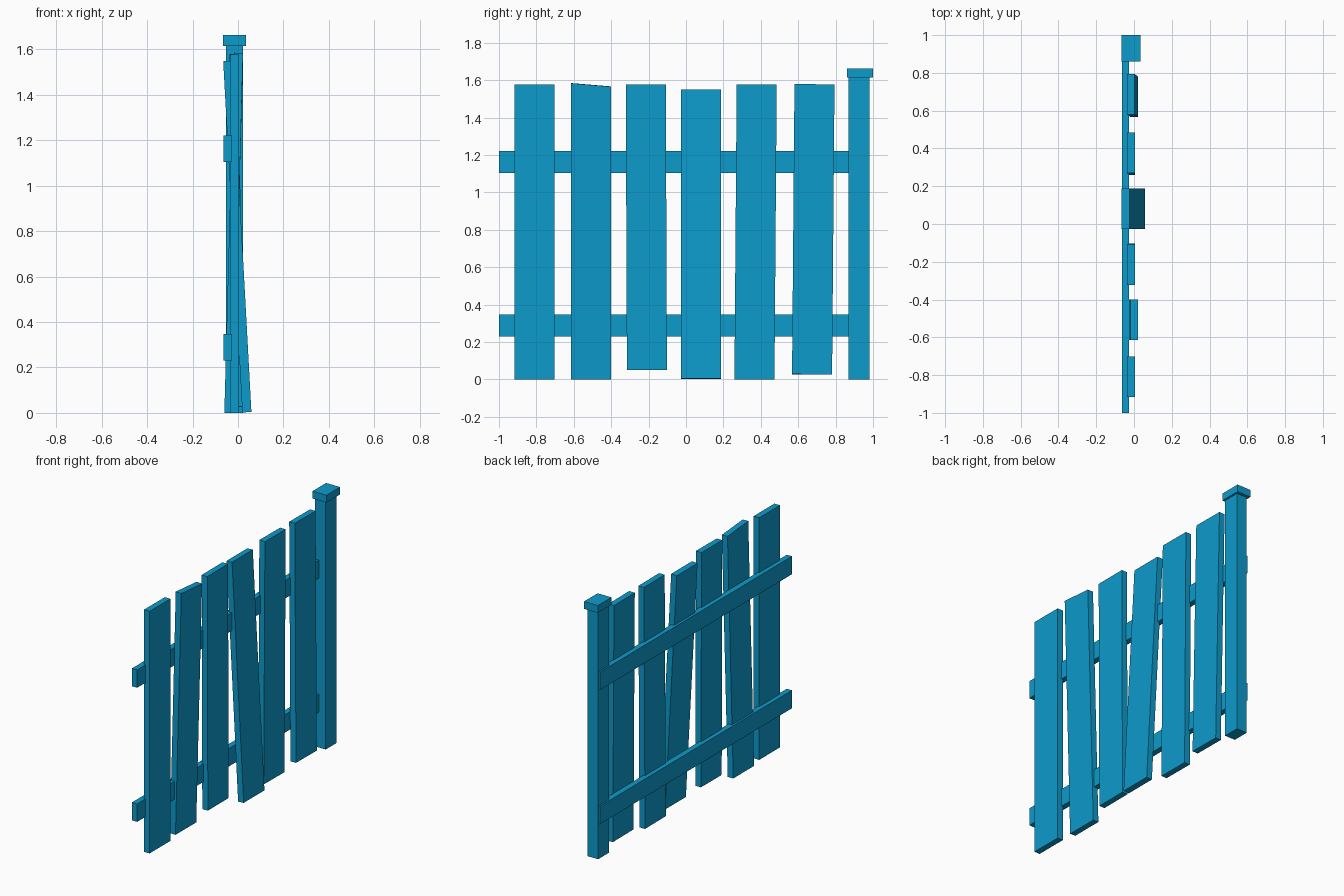
import bpy, bmesh

default = bpy.data.objects.get("Cube")
if default:
    bpy.data.objects.remove(default, do_unlink=True)

paint = bpy.data.materials.new("blue_paint")
paint.use_nodes = True
blue = (0.004, 0.325, 0.6, 1)
paint.diffuse_color = blue
paint.node_tree.nodes["Principled BSDF"].inputs["Base Color"].default_value = blue


def board(name, size, foot, z, lean=(0, 0), top_drop=0):
    """Upright box; foot is the bottom centre, lean the top's shift in x and y,
    top_drop how far the +y top corner is cut below the -y one."""
    bm = bmesh.new()
    bmesh.ops.create_cube(bm, size=1)
    height = z[1] - z[0]
    for v in bm.verts:
        x, y, t = v.co.x * size[0], v.co.y * size[1], v.co.z + 0.5
        # keep the ends square to the leaning sides
        tilt = (lean[0] * x + lean[1] * y) / height
        v.co = (foot[0] + x + lean[0] * t,
                foot[1] + y + lean[1] * t,
                z[0] + height * t - tilt - top_drop * t * y / size[1])
    mesh = bpy.data.meshes.new(name)
    bm.to_mesh(mesh)
    bm.free()
    mesh.materials.append(paint)
    obj = bpy.data.objects.new(name, mesh)
    bpy.context.collection.objects.link(obj)


# Post with its square cap
board("post", (0.076, 0.11), (-0.015, 0.925), (0, 1.62))
board("post_cap", (0.1, 0.14), (-0.015, 0.93), (1.615, 1.663))

# Horizontal rails behind the pickets
for name, low in (("lower_rail", 0.23), ("upper_rail", 1.103)):
    board(name, (0.037, 1.975), (-0.045, -0.0125), (low, low + 0.117))

# Pickets, several of them loose: foot x, foot y, z range, lean, top drop
pickets = [
    (-0.016, -0.809, (0, 1.577), (0, 0), 0),
    (-0.040, -0.508, (0, 1.575), (0.042, 0), 0.018),
    (-0.016, -0.209, (0.05, 1.577), (0, -0.006), 0),
    (0.039, 0.081, (0.003, 1.548), (-0.084, 0), 0),
    (-0.016, 0.366, (0, 1.577), (0, 0.012), 0),
    (0.001, 0.674, (0.027, 1.578), (-0.018, 0.013), 0),
]
for i, (x, y, z, lean, drop) in enumerate(pickets, 1):
    board(f"picket_{i}", (0.04, 0.214), (x, y), z, lean, drop)
